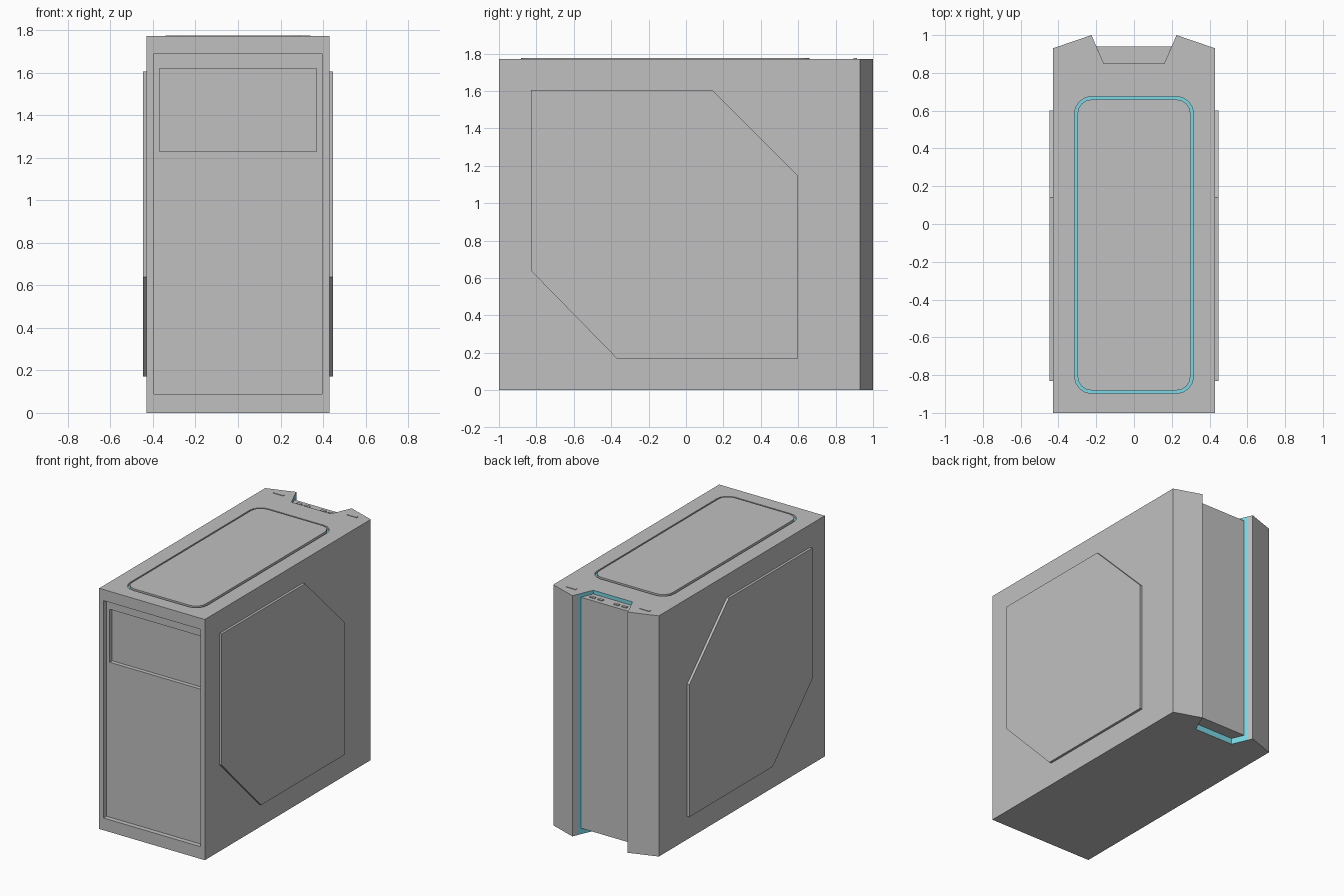
import bpy, bmesh, math
from mathutils import Vector

if "Cube" in bpy.data.objects:
    bpy.data.objects.remove(bpy.data.objects["Cube"])


def material(name, rgb):
    m = bpy.data.materials.new(name)
    m.diffuse_color = (*rgb, 1)
    m.use_nodes = True
    m.node_tree.nodes["Principled BSDF"].inputs["Base Color"].default_value = m.diffuse_color
    return m


GREY = material("case_grey", (0.53, 0.53, 0.53))
CYAN = material("light_cyan", (0.2, 0.68, 0.78))
H = 1.772  # case height


def prism(name, pts, lo, hi, axis="z", mats=(GREY,), rule=None):
    """Extrude a 2D outline: (x, y) along z, or (y, z) along x."""
    place = {"z": lambda a, b, h: (a, b, h), "x": lambda a, b, h: (h, a, b)}[axis]
    bm = bmesh.new()
    bottom = [bm.verts.new(place(a, b, lo)) for a, b in pts]
    top = [bm.verts.new(place(a, b, hi)) for a, b in pts]
    bm.faces.new(bottom[::-1])
    bm.faces.new(top)
    n = len(pts)
    for i in range(n):
        j = (i + 1) % n
        bm.faces.new((bottom[i], bottom[j], top[j], top[i]))
    bmesh.ops.recalc_face_normals(bm, faces=bm.faces)
    if rule:
        for f in bm.faces:
            f.material_index = rule(f.calc_center_median())
    me = bpy.data.meshes.new(name)
    bm.to_mesh(me)
    bm.free()
    for m in mats:
        me.materials.append(m)
    ob = bpy.data.objects.new(name, me)
    bpy.context.collection.objects.link(ob)
    return ob


def rect(x0, x1, y0, y1):
    return [(x0, y0), (x1, y0), (x1, y1), (x0, y1)]


def rounded(hx, y0, y1, r, seg=4):
    pts = []
    for cx, cy, a0 in ((hx - r, y1 - r, 0), (r - hx, y1 - r, 90),
                       (r - hx, y0 + r, 180), (hx - r, y0 + r, 270)):
        for k in range(seg + 1):
            a = math.radians(a0 + 90 * k / seg)
            pts.append((cx + r * math.cos(a), cy + r * math.sin(a)))
    return pts


def cut(target, cutter):
    mod = target.modifiers.new("cut", "BOOLEAN")
    mod.operation = "DIFFERENCE"
    mod.solver = "EXACT"
    mod.object = cutter
    bpy.context.view_layer.objects.active = target
    bpy.ops.object.modifier_apply(modifier=mod.name)
    bpy.data.objects.remove(cutter)


# Main case with the notched rear; notch walls glow except near the tips
half = [(0.43, -1), (0.43, 0.93), (0.225, 1.0), (0.208, 0.96), (0.16, 0.85)]
outline = half + [(-x, y) for x, y in reversed(half)]
case = prism("case_body", outline, 0, H, mats=(GREY, CYAN),
             rule=lambda c: int(abs(c.x) < 0.2 and 0.84 < c.y < 0.959))

# Stepped recesses in the front, and the pocket for the top lid
cut(case, prism("front_cutter", rect(-0.395, 0.395, -1.1, -0.965), 0.09, 1.69))
cut(case, prism("bay_cutter", rect(-0.37, 0.37, -1.1, -0.935), 1.23, 1.62))
cut(case, prism("lid_cutter", rounded(0.315, -0.897, 0.675, 0.09), H - 0.02, H + 0.1))

# Top lid surrounded by a light strip at the bottom of the groove
prism("top_light_strip", rounded(0.315, -0.897, 0.675, 0.09), H - 0.021, H - 0.017, mats=(CYAN,))
prism("top_lid", rounded(0.299, -0.881, 0.659, 0.075), H - 0.02, H + 0.004)

# Panel inside the rear notch, with ports on its upper edge
prism("rear_panel", [(-0.16, 0.85), (0.16, 0.85), (0.199, 0.94), (-0.199, 0.94)], 0.045, 1.745)
for x in (-0.13, -0.065, 0.065, 0.13):
    prism("port", rect(x - 0.02, x + 0.02, 0.89, 0.91), 1.744, 1.751)

for s in (-1, 1):
    # Buttons on the two rear wings
    prism("top_button", rect(s * 0.3 - 0.04, s * 0.3 + 0.04, 0.895, 0.913), H - 0.002, H + 0.004)
    # Raised six-sided side panels
    prism("side_panel", [(-0.83, 1.605), (0.14, 1.605), (0.6, 1.145),
                         (0.6, 0.17), (-0.37, 0.17), (-0.83, 0.64)],
          s * 0.42, s * 0.448, axis="x")
